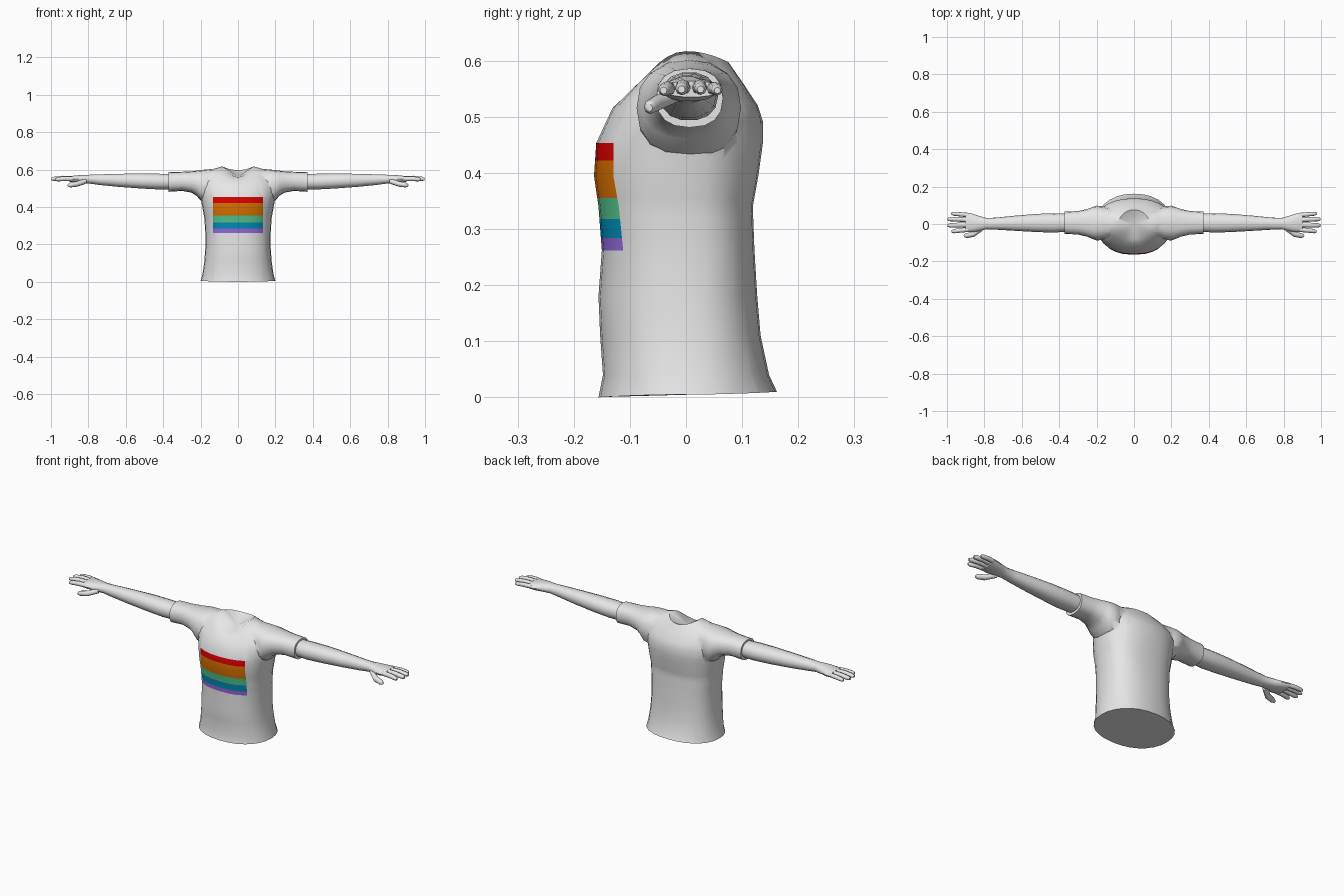
import bpy, bmesh, math
from mathutils import Vector

if "Cube" in bpy.data.objects:
    bpy.data.objects.remove(bpy.data.objects["Cube"])


def material(name, rgb):
    m = bpy.data.materials.new(name)
    m.diffuse_color = (*rgb, 1)
    m.use_nodes = True
    m.node_tree.nodes["Principled BSDF"].inputs["Base Color"].default_value = m.diffuse_color
    return m


GREY = material("light_grey", (0.8, 0.8, 0.8))
# stripe colours from the bottom up, with their lower edges
STRIPES = [
    (0.262, material("purple", (0.28, 0.14, 0.72))),
    (0.284, material("blue", (0.0, 0.27, 0.48))),
    (0.318, material("green", (0.09, 0.55, 0.27))),
    (0.355, material("orange", (0.70, 0.16, 0.0))),
    (0.422, material("red", (0.68, 0.0, 0.0))),
]
STRIPE_TOP, STRIPE_X = 0.453, 0.133


def oval(count, n=2.0):
    """Unit rounded-box outline as (a, b) pairs."""
    pts = []
    for i in range(count):
        t = 2 * math.pi * i / count
        c, s = math.cos(t), math.sin(t)
        pts.append((math.copysign(abs(c) ** (2 / n), c),
                    math.copysign(abs(s) ** (2 / n), s)))
    return pts


def loft(rings, hollow=0.0):
    """Skin closed rings and cap both ends; hollow sinks the last cap."""
    bm = bmesh.new()
    vs = [[bm.verts.new(p) for p in r] for r in rings]
    k = len(vs[0])
    for a, b in zip(vs, vs[1:]):
        for i in range(k):
            j = (i + 1) % k
            bm.faces.new((a[i], a[j], b[j], b[i]))
    bm.faces.new(vs[0])
    cap = bm.faces.new(vs[-1])
    if hollow:
        mid = bmesh.ops.poke(bm, faces=[cap])["verts"][0]
        mid.co.z -= hollow
    bmesh.ops.recalc_face_normals(bm, faces=bm.faces[:])
    return bm


def finish(bm, name):
    me = bpy.data.meshes.new(name)
    bm.to_mesh(me)
    bm.free()
    ob = bpy.data.objects.new(name, me)
    bpy.context.collection.objects.link(ob)
    me.materials.append(GREY)
    return ob


def smooth(ob, angle=40):
    bpy.ops.object.select_all(action='DESELECT')
    ob.select_set(True)
    bpy.context.view_layer.objects.active = ob
    bpy.ops.object.shade_smooth_by_angle(angle=math.radians(angle))


def limb(rows, side, count=12, n=2.5):
    """Loft along x from rows of (x, y front, y back, z bottom, z top)."""
    rings = []
    for x, yf, yb, zb, zt in rows:
        rings.append([(side * x, (yf + yb) / 2 + a * (yb - yf) / 2,
                       (zb + zt) / 2 + b * (zt - zb) / 2) for a, b in oval(count, n)])
    return loft(rings)


# Shirt body: y front, y back, half width, z front, z side, z back, roundness
BODY = [
    (-0.156, 0.162, 0.200, 0.000, 0.005, 0.010, 2.2),
    (-0.148, 0.148, 0.190, 0.040, 0.040, 0.040, 2.3),
    (-0.153, 0.133, 0.180, 0.110, 0.110, 0.110, 2.4),
    (-0.156, 0.127, 0.175, 0.180, 0.180, 0.180, 2.4),
    (-0.150, 0.122, 0.175, 0.262, 0.262, 0.262, 2.5),
    (-0.156, 0.119, 0.180, 0.340, 0.340, 0.340, 2.5),
    (-0.164, 0.129, 0.190, 0.395, 0.395, 0.395, 2.4),
    (-0.160, 0.137, 0.200, 0.453, 0.453, 0.453, 2.3),
    (-0.142, 0.137, 0.210, 0.492, 0.500, 0.492, 2.2),
    (-0.130, 0.128, 0.200, 0.517, 0.545, 0.520, 2.1),
    (-0.104, 0.103, 0.145, 0.540, 0.600, 0.558, 2.0),
    (-0.080, 0.076, 0.083, 0.560, 0.617, 0.597, 2.0),
]
rings = []
for yf, yb, hx, zf, zs, zb, n in BODY:
    ring = []
    for a, b in oval(28, n):
        y = b * (yb if b > 0 else -yf)
        z = zs + ((zb if b > 0 else zf) - zs) * b * b
        ring.append((a * hx, y, z))
    rings.append(ring)
bm = loft(rings, hollow=0.035)

# Cut the chest along the stripe borders and colour the pieces
planes = [((0, 0, z), (0, 0, 1)) for z, _ in STRIPES] + [((0, 0, STRIPE_TOP), (0, 0, 1))]
planes += [((s * STRIPE_X, 0, 0), (1, 0, 0)) for s in (-1, 1)]
for co, no in planes:
    bmesh.ops.bisect_plane(bm, geom=bm.verts[:] + bm.edges[:] + bm.faces[:],
                           dist=1e-5, plane_co=co, plane_no=no)
for f in bm.faces:
    c = f.calc_center_median()
    if c.y < 0 and abs(c.x) < STRIPE_X and STRIPES[0][0] < c.z < STRIPE_TOP:
        f.material_index = sum(c.z > z for z, _ in STRIPES)
shirt = finish(bm, "shirt")
for _, m in STRIPES:
    shirt.data.materials.append(m)

# Short sleeves, flared at the armhole and merged into the shirt
SLEEVE = [
    (0.090, -0.060, 0.070, 0.450, 0.606),
    (0.165, -0.085, 0.095, 0.420, 0.601),
    (0.200, -0.088, 0.098, 0.435, 0.597),
    (0.222, -0.080, 0.090, 0.460, 0.594),
    (0.250, -0.068, 0.080, 0.477, 0.591),
    (0.300, -0.056, 0.069, 0.486, 0.588),
    (0.372, -0.053, 0.066, 0.481, 0.586),
]
for side in (-1, 1):
    sleeve = finish(limb(SLEEVE, side, 16, 2.4), "sleeve")
    mod = shirt.modifiers.new("join_sleeve", 'BOOLEAN')
    mod.operation = 'UNION'
    mod.solver = 'EXACT'
    mod.object = sleeve
    bpy.context.view_layer.objects.active = shirt
    bpy.ops.object.modifier_apply(modifier=mod.name)
    bpy.data.objects.remove(sleeve)
smooth(shirt, 50)

# Bare arms running through the wrist into the palm
ARM = [
    (0.350, -0.040, 0.055, 0.494, 0.576),
    (0.430, -0.046, 0.057, 0.493, 0.579),
    (0.520, -0.043, 0.054, 0.498, 0.580),
    (0.640, -0.036, 0.044, 0.507, 0.578),
    (0.740, -0.030, 0.034, 0.517, 0.575),
    (0.790, -0.028, 0.032, 0.524, 0.573),
    (0.830, -0.038, 0.044, 0.526, 0.572),
    (0.870, -0.044, 0.057, 0.528, 0.569),
    (0.902, -0.042, 0.062, 0.535, 0.564),
]
# Fingers and thumb: base, knuckle and tip points, then radius
DIGITS = {
    "index_finger": ((0.885, -0.030, 0.550), (0.93, -0.034, 0.551), (0.976, -0.040, 0.547), 0.0125),
    "middle_finger": ((0.885, -0.004, 0.552), (0.94, -0.006, 0.554), (0.998, -0.008, 0.549), 0.0130),
    "ring_finger": ((0.885, 0.022, 0.552), (0.94, 0.025, 0.554), (0.997, 0.026, 0.549), 0.0125),
    "little_finger": ((0.885, 0.047, 0.550), (0.93, 0.052, 0.551), (0.978, 0.056, 0.547), 0.0115),
    "thumb": ((0.815, -0.022, 0.538), (0.860, -0.055, 0.523), (0.908, -0.066, 0.516), 0.0145),
}


def digit(base, knuckle, tip, r, side):
    b, k, t = (Vector(p) for p in (base, knuckle, tip))
    stations = [(b, r), (k, r), (k.lerp(t, 0.75), r * 0.9), (t, r * 0.5)]
    across = Vector((-(t - b).y, (t - b).x, 0)).normalized()
    rings = []
    for p, rad in stations:
        ring = [p + across * (rad * u) + Vector((0, 0, rad * v)) for u, v in oval(8)]
        rings.append([(side * q.x, q.y, q.z) for q in ring])
    return loft(rings)


for side, label in ((-1, "right"), (1, "left")):
    smooth(finish(limb(ARM, side, 14, 2.2), label + "_arm"))
    for name, (b, k, t, r) in DIGITS.items():
        smooth(finish(digit(b, k, t, r, side), label + "_" + name), 60)
